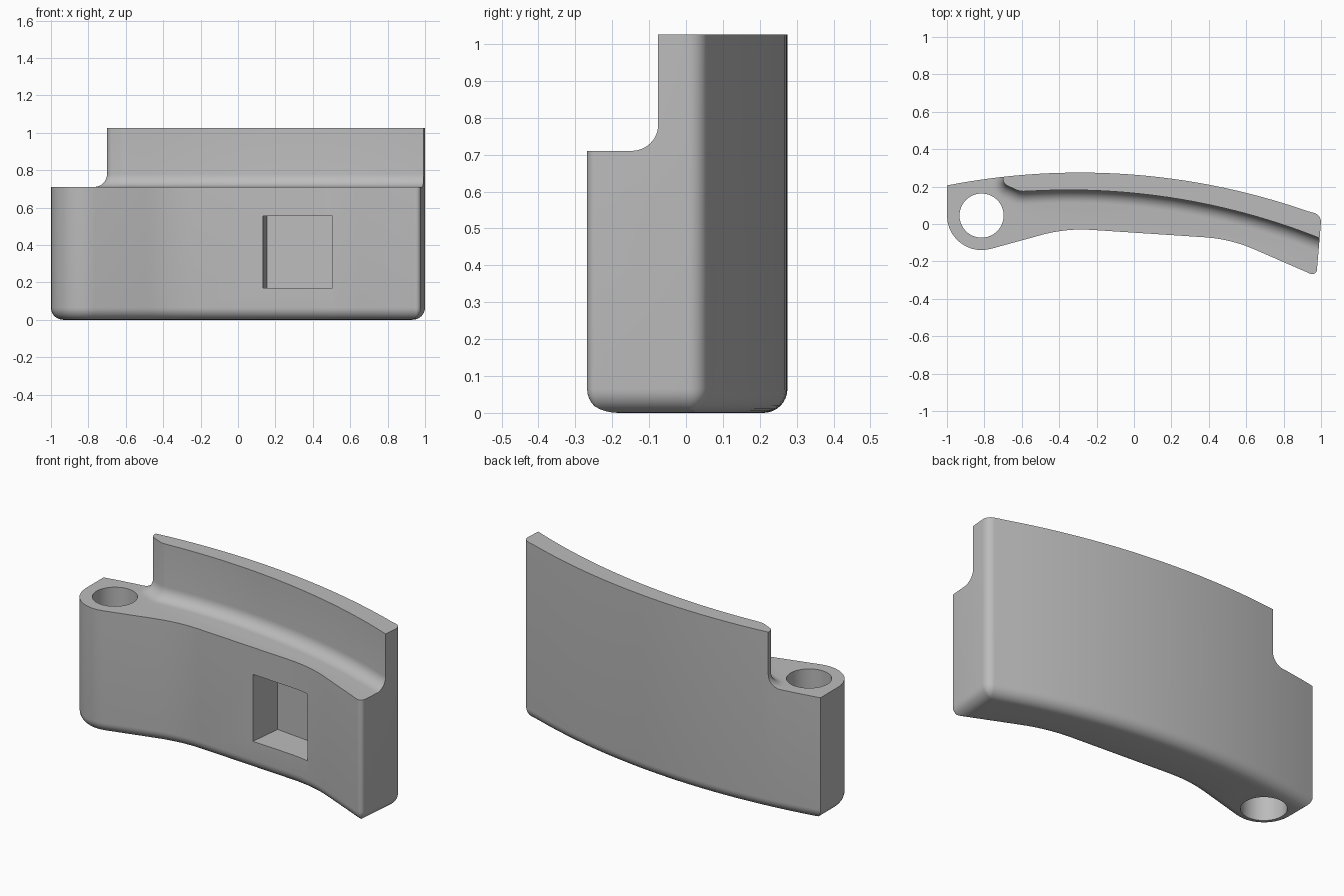
import bpy, bmesh, math
from mathutils import Vector

if "Cube" in bpy.data.objects:
    bpy.data.objects.remove(bpy.data.objects["Cube"], do_unlink=True)

grey = bpy.data.materials.new("plain_grey")
grey.use_nodes = True
grey.diffuse_color = (0.5, 0.5, 0.5, 1)
grey.node_tree.nodes["Principled BSDF"].inputs["Base Color"].default_value = (0.5, 0.5, 0.5, 1)


def arc_y(x, peak_x, peak_y, radius):
    return peak_y - radius + math.sqrt(radius ** 2 - (x - peak_x) ** 2)


def ring(corners, inset, steps=10):
    """Counter-clockwise (x, y, radius) corners, moved inward and rounded."""
    pts = []
    for i, (x, y, r) in enumerate(corners):
        p = Vector((x, y))
        a = (p - Vector(corners[i - 1][:2])).normalized()
        b = (Vector(corners[(i + 1) % len(corners)][:2]) - p).normalized()
        na, nb = Vector((-a.y, a.x)), Vector((-b.y, b.x))
        bisector = (na + nb) / (1 + na.dot(nb))
        p = p + bisector * inset
        if r == 0:
            pts.append(p)
            continue
        side = 1 if a.cross(b) > 0 else -1
        r = max(r - side * inset, 0.004)
        centre = p + bisector * r * side
        turn = math.atan2(a.cross(b), a.dot(b))
        start = math.atan2(-side * na.y, -side * na.x)
        for k in range(steps + 1):
            t = start + turn * k / steps
            pts.append(centre + Vector((math.cos(t), math.sin(t))) * r)
    return pts


def rounded_block(name, corners, z0, z1, r, steps=8):
    """Upright prism with a rounded lower edge."""
    levels = []
    for k in range(steps + 1):
        t = math.pi / 2 * k / steps
        levels.append((z0 + r * (1 - math.cos(t)), r * (1 - math.sin(t))))
    levels.append((z1, 0))
    bm = bmesh.new()
    rings = [[bm.verts.new((p.x, p.y, z)) for p in ring(corners, d)] for z, d in levels]
    for low, high in zip(rings, rings[1:]):
        for i in range(len(low)):
            bm.faces.new((low[i - 1], low[i], high[i], high[i - 1]))
    bm.faces.new(rings[0][::-1])
    bm.faces.new(rings[-1])
    mesh = bpy.data.meshes.new(name)
    bm.to_mesh(mesh)
    bm.free()
    mesh.materials.append(grey)
    ob = bpy.data.objects.new(name, mesh)
    bpy.context.collection.objects.link(ob)
    return ob


# Curved body, full height
back = [(x, arc_y(x, -0.29, 0.275, 3.7), 0)
        for x in [0.92 - 1.92 * i / 32 for i in range(33)]]
body = rounded_block("curved_bracket", [
    (-1, -0.197, 0.185), (-0.363, -0.0225, 0.8), (0.516, -0.08, 0.8),
    (0.975, -0.28, 0.025), (1.003, 0.047, 0.05)] + back, 0, 1.025, 0.065)

# Ledge cut in front of the upper wall
wall = [(x, arc_y(x, -0.35, 0.182, 3.63), 0)
        for x in [1.2 - 1.68 * i / 28 for i in range(29)]]
ledge = rounded_block("ledge_cutter", wall + [
    (-0.61, 0.174, 0.1), (-0.7, 0.215, 0.04), (-0.7, 0.6, 0),
    (-1.4, 0.6, 0), (-1.4, -0.7, 0), (1.2, -0.7, 0)], 0.71, 1.3, 0.07)

# Round through hole
bpy.ops.mesh.primitive_cylinder_add(vertices=64, radius=0.118, depth=3, location=(-0.815, 0.045, 0.5))
hole = bpy.context.object
hole.name = "hole_cutter"

# Square pocket, slightly turned
bpy.ops.mesh.primitive_cube_add(size=1, location=(0.318, -0.08, 0.3625), rotation=(0, 0, -0.11))
pocket = bpy.context.object
pocket.name = "pocket_cutter"
pocket.scale = (0.372, 0.4, 0.385)

for cutter in (ledge, hole, pocket):
    cutter.hide_render = True
    mod = body.modifiers.new(cutter.name, "BOOLEAN")
    mod.operation = "DIFFERENCE"
    mod.solver = "EXACT"
    mod.object = cutter

bpy.ops.object.select_all(action="DESELECT")
body.select_set(True)
bpy.context.view_layer.objects.active = body
for mod in list(body.modifiers):
    bpy.ops.object.modifier_apply(modifier=mod.name)
for cutter in (ledge, hole, pocket):
    bpy.data.objects.remove(cutter, do_unlink=True)
body.data.materials.clear()
body.data.materials.append(grey)
body.data.polygons.foreach_set("material_index", [0] * len(body.data.polygons))
bpy.ops.object.shade_smooth_by_angle(angle=math.radians(30))
